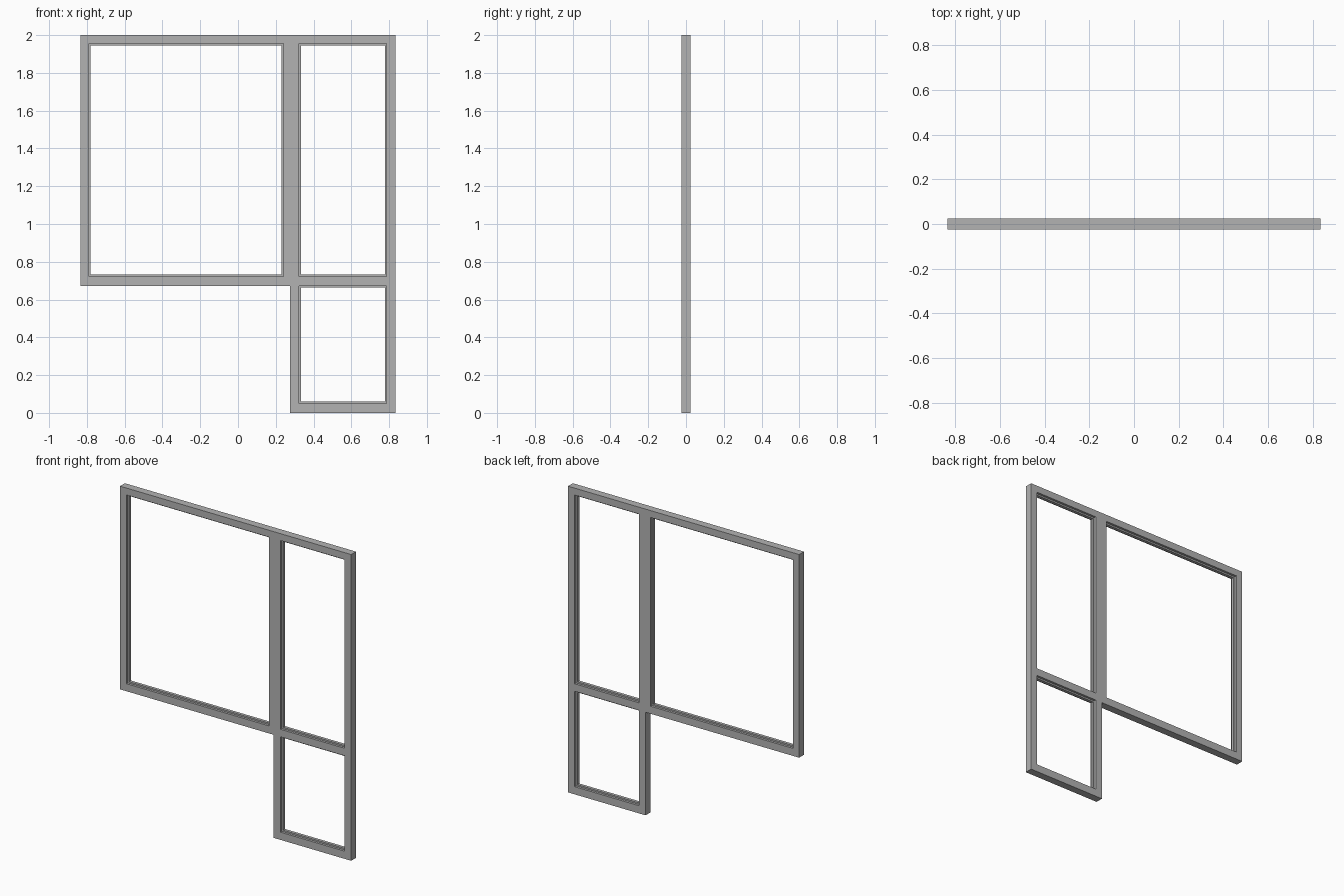
import bpy
import bmesh

cube = bpy.data.objects.get("Cube")
if cube:
    bpy.data.objects.remove(cube, do_unlink=True)

grey = bpy.data.materials.new("frame grey")
grey.use_nodes = True
colour = (0.45, 0.45, 0.45, 1)
grey.diffuse_color = colour
grey.node_tree.nodes["Principled BSDF"].inputs["Base Color"].default_value = colour


def lattice(name, xs, zs, empty, depth):
    """Fill a grid of cells except the empty ones and give it depth along y."""
    bm = bmesh.new()
    for i in range(len(xs) - 1):
        for j in range(len(zs) - 1):
            if (i, j) in empty:
                continue
            corners = [(xs[i], zs[j]), (xs[i + 1], zs[j]),
                       (xs[i + 1], zs[j + 1]), (xs[i], zs[j + 1])]
            bm.faces.new([bm.verts.new((x, -depth / 2, z)) for x, z in corners])
    bmesh.ops.remove_doubles(bm, verts=bm.verts[:], dist=0.0001)
    result = bmesh.ops.extrude_face_region(bm, geom=bm.faces[:], use_keep_orig=True)
    moved = [v for v in result["geom"] if isinstance(v, bmesh.types.BMVert)]
    bmesh.ops.translate(bm, verts=moved, vec=(0, depth, 0))
    bmesh.ops.recalc_face_normals(bm, faces=bm.faces[:])
    mesh = bpy.data.meshes.new(name)
    bm.to_mesh(mesh)
    bm.free()
    mesh.materials.append(grey)
    obj = bpy.data.objects.new(name, mesh)
    bpy.context.collection.objects.link(obj)
    return obj


# Main frame: wide pane, tall side pane and lower pane
xs = [-0.835, -0.79, 0.24, 0.275, 0.323, 0.787, 0.835]
zs = [0, 0.05, 0.673, 0.722, 1.955, 2]
openings = {"wide": (1, 3), "tall": (4, 3), "lower": (4, 1)}
outside = {(i, j) for i in range(3) for j in range(2)}
lattice("window_frame", xs, zs, outside | set(openings.values()), 0.05)

# Thin glazing bead around the inside of each opening
bead = 0.01
for name, (i, j) in openings.items():
    x0, x1, z0, z1 = xs[i], xs[i + 1], zs[j], zs[j + 1]
    lattice(name + "_pane_bead",
            [x0, x0 + bead, x1 - bead, x1],
            [z0, z0 + bead, z1 - bead, z1], {(1, 1)}, 0.02)
